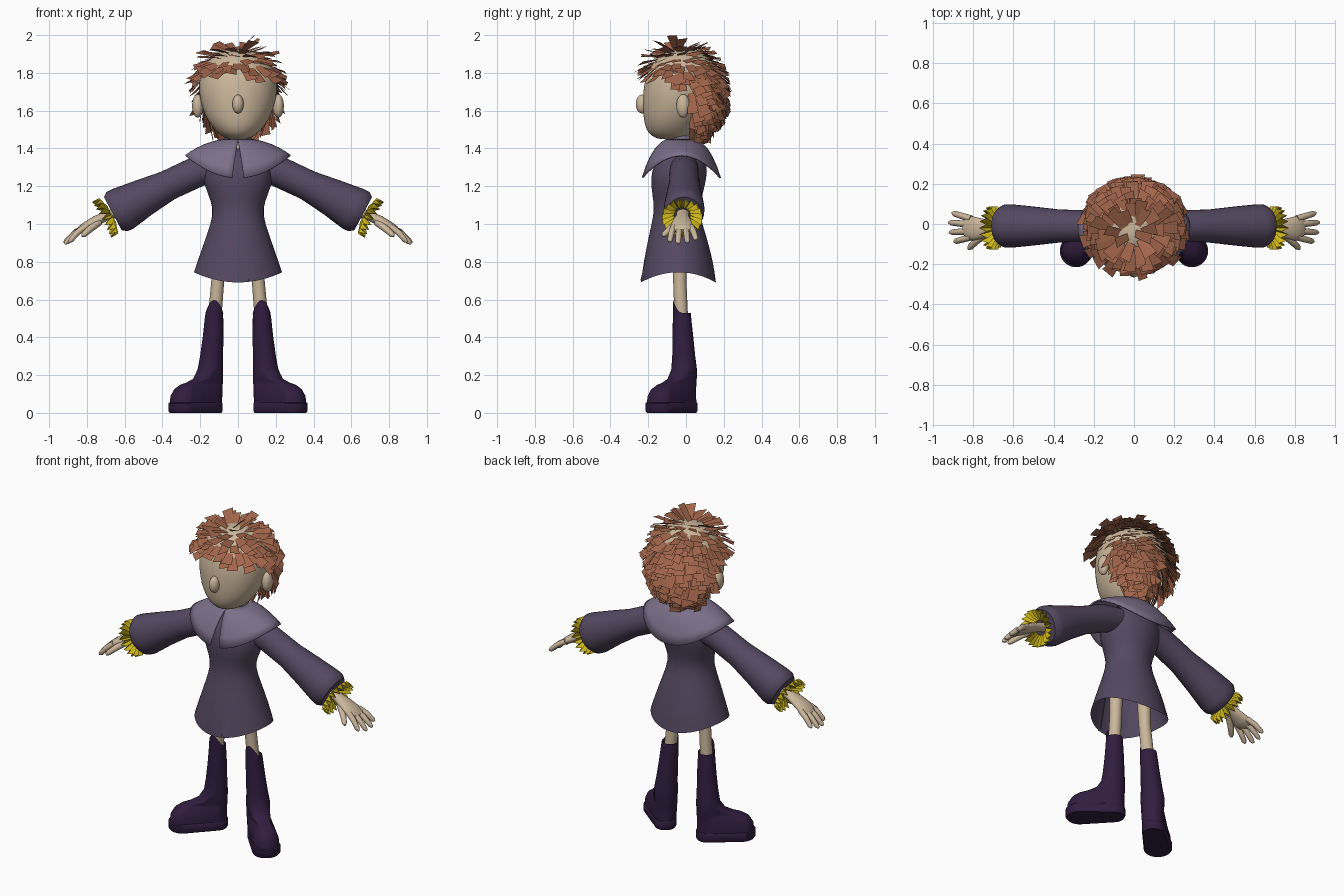
import bpy, bmesh, math, random
from mathutils import Vector as V

if "Cube" in bpy.data.objects:
    bpy.data.objects.remove(bpy.data.objects["Cube"])

random.seed(4)
TAU = math.tau
COLORS = dict(skin=(0.6, 0.47, 0.33), hair=(0.36, 0.13, 0.07), dress=(0.09, 0.066, 0.12),
              collar=(0.2, 0.16, 0.25), boot=(0.03, 0.012, 0.05), gold=(0.6, 0.46, 0.01))
MATS = {}
for key, c in COLORS.items():
    MATS[key] = bpy.data.materials.new(key)
    MATS[key].diffuse_color = (*c, 1)


def loft(bm, rings, cap0=True, cap1=True, closed=True):
    rows = [[bm.verts.new(p) for p in r] for r in rings]
    n = len(rows[0])
    for a, b in zip(rows, rows[1:]):
        for i in range(n if closed else n - 1):
            j = (i + 1) % n
            bm.faces.new((a[i], a[j], b[j], b[i]))
    if cap0:
        bm.faces.new(rows[0][::-1])
    if cap1:
        bm.faces.new(rows[-1])


def ellipse(c, u, v, n=32):
    return [V(c) + V(u) * math.cos(TAU * i / n) + V(v) * math.sin(TAU * i / n) for i in range(n)]


def tube(bm, pts, radii, n=12):
    """Limb through points; each radius is (across, thick)."""
    d = (V(pts[-1]) - V(pts[0])).normalized()
    side = V((0, 0, 1)).cross(d).normalized() if abs(d.z) < 0.95 else V((0, 1, 0))
    up = d.cross(side)
    loft(bm, [ellipse(p, side * r[0], up * r[1], n) for p, r in zip(pts, radii)])


def finish(bm, name, mat, smooth=True, mirror=False, thick=0, subsurf=0):
    bmesh.ops.recalc_face_normals(bm, faces=bm.faces)
    me = bpy.data.meshes.new(name)
    bm.to_mesh(me)
    bm.free()
    ob = bpy.data.objects.new(name, me)
    bpy.context.collection.objects.link(ob)
    me.materials.append(MATS[mat])
    if smooth:
        bpy.ops.object.select_all(action='DESELECT')
        ob.select_set(True)
        bpy.context.view_layer.objects.active = ob
        bpy.ops.object.shade_smooth_by_angle(angle=math.radians(45))
    if mirror:
        ob.modifiers.new("Mirror", 'MIRROR').use_clip = False
    if thick:
        ob.modifiers.new("Solidify", 'SOLIDIFY').thickness = thick
    if subsurf:
        s = ob.modifiers.new("Subsurf", 'SUBSURF')
        s.levels = s.render_levels = subsurf
    return ob


def level(z, rx, yf, yb, n=32):
    return ellipse((0, (yf + yb) / 2, z), (rx, 0, 0), (0, (yb - yf) / 2, 0), n)


def ball(bm, c, r):
    vs = bmesh.ops.create_uvsphere(bm, u_segments=20, v_segments=12, radius=1)['verts']
    for v in vs:
        v.co = V(c) + V((v.co.x * r[0], v.co.y * r[1], v.co.z * r[2]))


# head
bm = bmesh.new()
loft(bm, [level(*s) for s in [
    (1.447, .03, -.12, 0), (1.455, .07, -.165, .02), (1.48, .105, -.2, .04), (1.52, .142, -.218, .07),
    (1.58, .178, -.228, .11), (1.66, .202, -.23, .155), (1.74, .212, -.224, .178),
    (1.82, .192, -.2, .165), (1.88, .147, -.155, .125), (1.915, .085, -.1, .07), (1.925, .03, -.05, .01)]])
finish(bm, "head", 'skin', subsurf=1)

# nose, ears, neck
bm = bmesh.new()
ball(bm, (0, -.232, 1.635), (.03, .034, .05))
finish(bm, "nose", 'skin')
bm = bmesh.new()
ball(bm, (.213, -.015, 1.625), (.03, .036, .062))
finish(bm, "ears", 'skin', mirror=True)
bm = bmesh.new()
loft(bm, [level(1.38, .065, -.08, .05), level(1.5, .06, -.08, .04)])
finish(bm, "neck", 'skin')

# hair: flat shards combed away from the crown
bm = bmesh.new()
C, R, N = V((0, -.02, 1.69)), V((.208, .2, .235)), 560
crown = V((0, -.2, 1)).normalized()
for i in range(N):
    k = 1 - 2 * (i + .5) / N
    a = i * 2.39996
    s = math.sqrt(1 - k * k)
    d = V((s * math.cos(a), s * math.sin(a), k))
    p = C + V((d.x * R.x, d.y * R.y, d.z * R.z))
    if p.z < 1.5 or p.z < 1.85 and p.y < .03 and p.z < 1.75 + (.03 - p.y) * .36:
        continue
    nrm = V((d.x / R.x, d.y / R.y, d.z / R.z)).normalized()
    t = nrm * nrm.dot(crown) - crown
    t = t.normalized() if t.length > .05 else V((1, 0, 0))
    side = nrm.cross(t)
    t = (t + side * random.uniform(-.35, .35)).normalized()
    side = nrm.cross(t)
    lift = random.uniform(.32, .62)
    if d.y < 0 and d.z > .8:
        lift += random.uniform(0, .5)
    tip = (t + nrm * lift).normalized() * random.uniform(.085, .125)
    w0, w1 = random.uniform(.013, .02), random.uniform(.024, .036)
    roll = nrm * random.uniform(-.008, .008)
    q = p - nrm * .005
    bm.faces.new([bm.verts.new(x) for x in (q - side * w0, q + side * w0,
                 q + tip + side * w1 + roll, q + tip - side * w1 - roll + t * random.uniform(-.015, .015))])
finish(bm, "hair", 'hair', smooth=False)

# dress with hem raised at the sides
bm = bmesh.new()
rings = [level(*s) for s in [
    (.69, .235, -.24, .16), (.8, .216, -.225, .145), (.95, .163, -.195, .105), (1.05, .13, -.17, .07),
    (1.12, .142, -.172, .078), (1.2, .178, -.186, .1), (1.28, .19, -.185, .115),
    (1.35, .16, -.15, .105), (1.41, .085, -.1, .07)]]
for i, p in enumerate(rings[0]):
    p.z += .055 * math.cos(TAU * i / 32) ** 2
loft(bm, rings, cap0=False)
finish(bm, "dress", 'dress', subsurf=1)

# front fold of the skirt
bm = bmesh.new()
a, b, c, d = [bm.verts.new(p) for p in ((.05, -.158, 1.05), (.055, -.242, .698), (.095, -.226, .71), (.055, -.225, .71))]
for f in ((a, b, c), (a, d, b)):
    bm.faces.new(f)
finish(bm, "skirt_fold", 'dress', smooth=False)

# cape collar with front notch, and neckband
bm = bmesh.new()
rings = []
for t in (0, .15, .3, .5, .7, .85, 1):
    gap = .13 * max(0, t - .15)
    ring = []
    for i in range(49):
        a = gap + (TAU - 2 * gap) * i / 48
        drop = .055 + .03 * t + .12 * math.cos(a) ** 2 * t
        ring.append(V(((.075 + .205 * t) * math.sin(a), -.025 - (.07 + .14 * t) * math.cos(a),
                       1.45 - drop * (.55 * t + .45 * t * t))))
    rings.append(ring)
loft(bm, rings, False, False, closed=False)
finish(bm, "cape_collar", 'collar', thick=.008)
bm = bmesh.new()
loft(bm, [level(1.43, .08, -.1, .055), level(1.465, .07, -.09, .045)], False, False)
finish(bm, "neckband", 'collar', thick=.006)

# sleeves
bm = bmesh.new()
up = V((.47, 0, .88))
loft(bm, [ellipse((x, -.01, z), (0, ry, 0), up * r) for x, z, r, ry in [
    (.1, 1.3, .075, .075), (.22, 1.275, .082, .078), (.37, 1.205, .081, .082), (.5, 1.14, .1, .097),
    (.61, 1.08, .119, .108), (.64, 1.066, .118, .107), (.663, 1.055, .1, .092), (.66, 1.056, .05, .05)]])
finish(bm, "sleeves", 'dress', mirror=True)

# pleated cuffs
bm = bmesh.new()
axis = V((.88, 0, -.47))
rings = [[], [], []]
for i in range(40):
    a = TAU * i / 40
    rad = V((0, math.cos(a), 0)) + up * math.sin(a)
    zig = (-1) ** i
    for ring, r, o, w in zip(rings, (.045, .07, .108), (-.005, .012, .03), (.004, .012, .02)):
        ring.append(V((.675, -.02, 1.048)) + rad * r + axis * (o + w * zig))
loft(bm, rings, False, False)
finish(bm, "cuffs", 'gold', smooth=False, mirror=True, thick=.005)

# hands
bm = bmesh.new()
tube(bm, [(.62, -.015, 1.07), (.70, -.018, 1.04), (.75, -.022, 1.018), (.80, -.022, .99), (.835, -.02, .97), (.85, -.02, .962)],
     [(.035, .028), (.034, .025), (.048, .027), (.06, .025), (.055, .02), (.03, .01)], 20)
for ry, tx, ty, tz in ((-.065, .895, -.088, .905), (-.035, .918, -.042, .895), (-.003, .922, .008, .9), (.026, .905, .055, .915)):
    A, B = V((.81, ry, .985)), V((tx, ty, tz))
    tube(bm, [A, A.lerp(B, .5) + V((0, 0, .008)), A.lerp(B, .88), B], [(.017,) * 2, (.016,) * 2, (.014,) * 2, (.006,) * 2])
tube(bm, [(.735, -.045, 1.01), (.785, -.085, .972), (.815, -.115, .945), (.825, -.125, .936)],
     [(.02, .02), (.018, .018), (.015, .015), (.006, .006)])
finish(bm, "hands", 'skin', mirror=True)

# legs
bm = bmesh.new()
tube(bm, [(.1, -.035, .95), (.107, -.033, .7), (.124, -.025, .5)], [(.042, .042), (.035, .034), (.036, .036)], 24)
finish(bm, "legs", 'skin', mirror=True)

# boots: outline spans a heel circle and a toe circle
FD = math.atan2(-.13, .14)


def outline(z, hx, hy, hr, tx, ty, tr, peak=0):
    pts = []
    for i in range(32):
        c = TAU * (i + .5) / 32
        d = V((math.cos(c + FD), math.sin(c + FD), 0))
        o = V((tx, ty, z)) + d * tr if math.cos(c) > 0 else V((hx, hy, z)) + d * hr
        pts.append(o + V((0, 0, peak * max(0, -d.y) ** 2)))
    return pts


def shaft(z, x, y, r, peak=0):
    return outline(z, x, y, r, x, y, r, peak)


bm = bmesh.new()
loft(bm, [outline(*s) for s in [
    (.04, .145, -.005, .06, .287, -.133, .076), (.09, .145, -.008, .062, .285, -.131, .072),
    (.125, .145, -.01, .063, .278, -.124, .06), (.148, .146, -.01, .065, .268, -.113, .04),
    (.16, .146, -.01, .066, .235, -.085, .04), (.18, .146, -.01, .067, .18, -.04, .058)]]
    + [shaft(.23, .146, -.01, .068), shaft(.3, .14, -.012, .061), shaft(.4, .132, -.016, .055),
       shaft(.5, .127, -.021, .049), shaft(.53, .125, -.022, .047, .068)], True, False)
finish(bm, "boots", 'boot', mirror=True)
bm = bmesh.new()
loft(bm, [outline(*s) for s in [
    (0, .145, -.003, .058, .287, -.133, .074), (.012, .145, -.003, .064, .288, -.134, .081),
    (.05, .145, -.003, .064, .288, -.134, .081), (.055, .145, -.003, .06, .287, -.133, .076)]])
finish(bm, "soles", 'boot', mirror=True)

for m in bpy.data.materials:
    if m.users and not m.is_grease_pencil:
        m.use_nodes = True
        m.node_tree.nodes["Principled BSDF"].inputs["Base Color"].default_value = m.diffuse_color
